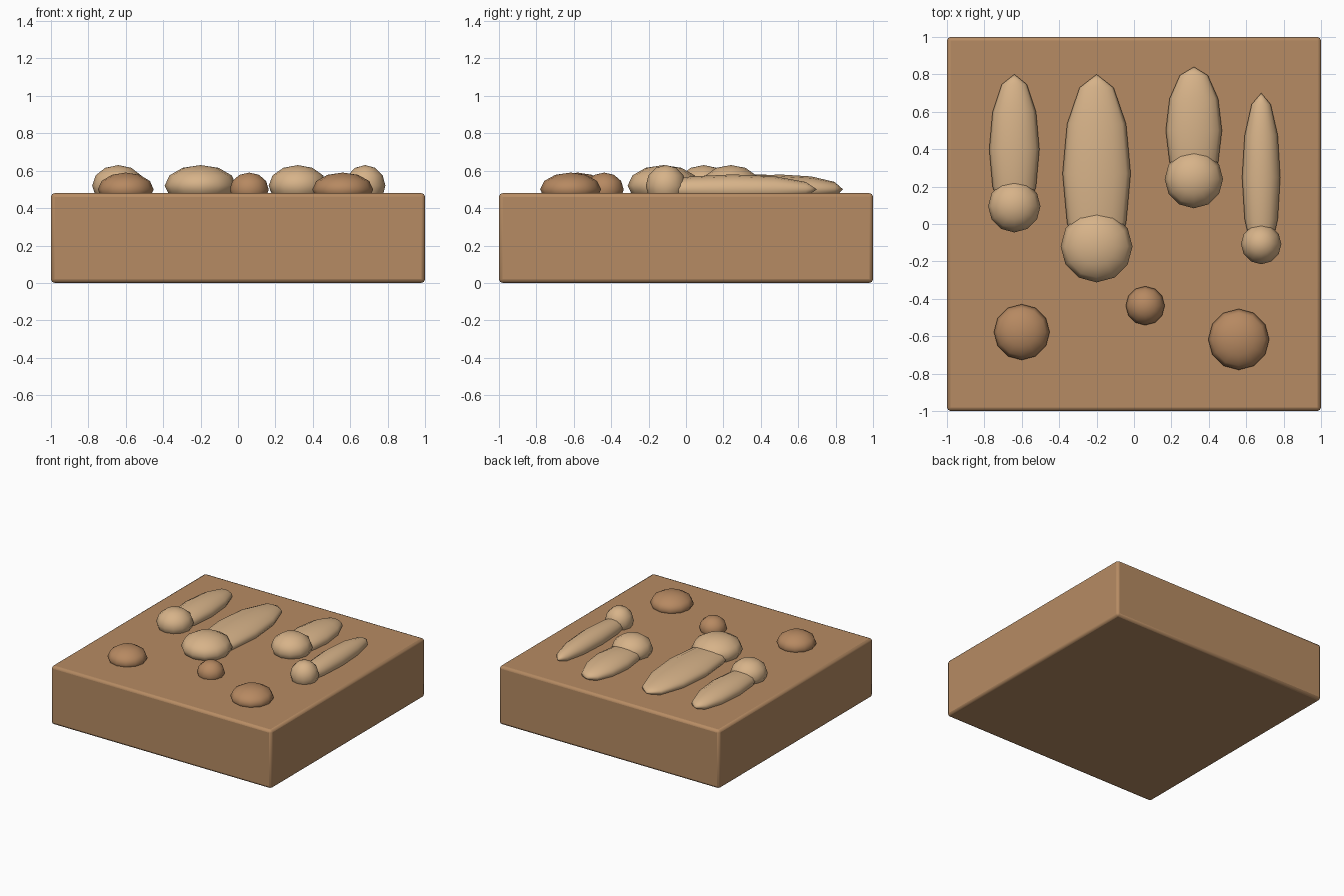
import bpy
from math import radians

if "Cube" in bpy.data.objects:
    bpy.data.objects.remove(bpy.data.objects["Cube"])


def material(name, rgb):
    m = bpy.data.materials.new(name)
    m.diffuse_color = (*rgb, 1)
    m.use_nodes = True
    m.node_tree.nodes["Principled BSDF"].inputs["Base Color"].default_value = m.diffuse_color
    return m


earth = material("earth", (0.47, 0.26, 0.125))
sand = material("sand", (0.68, 0.45, 0.25))
stone = material("stone", (0.47, 0.25, 0.12))


def ellipsoid(name, loc, radii, mat, along_y=False):
    """Coarse smooth-shaded ball; along_y lays its poles front to back."""
    rot = (radians(-90), 0, 0) if along_y else (0, 0, 0)
    bpy.ops.mesh.primitive_uv_sphere_add(segments=12, ring_count=6, radius=1,
                                         location=loc, rotation=rot)
    ob = bpy.context.object
    ob.name = name
    rx, ry, rz = radii
    ob.scale = (rx, rz, ry) if along_y else radii
    bpy.ops.object.shade_smooth()
    ob.data.materials.append(mat)
    return ob


# Ground block with softened edges
bpy.ops.mesh.primitive_cube_add(size=1, location=(0, 0, 0.24))
block = bpy.context.object
block.name = "ground_block"
block.scale = (2, 2, 0.48)
bpy.ops.object.transform_apply(location=False, rotation=False, scale=True)
bev = block.modifiers.new("edge_bevel", 'BEVEL')
bev.width = 0.02
bev.segments = 2
bpy.ops.object.shade_smooth_by_angle(angle=radians(40))
block.data.materials.append(earth)

# Mounds with trailing drifts: x, mound y, mound radius, drift y, width, half length
drifts = [
    (-0.64, 0.095, 0.14, 0.40, 0.134, 0.40),
    (-0.20, -0.12, 0.192, 0.27, 0.182, 0.53),
    (0.32, 0.24, 0.156, 0.50, 0.15, 0.34),
    (0.68, -0.107, 0.108, 0.25, 0.102, 0.45),
]
for i, (x, my, r, dy, w, length) in enumerate(drifts, 1):
    ellipsoid(f"mound_{i}", (x, my, 0.52), (r, r, 0.11), sand)
    ellipsoid(f"drift_{i}", (x, dy, 0.50), (w, length, 0.08), sand, along_y=True)

# Loose stones in front
for i, (x, y, r) in enumerate([(-0.60, -0.578, 0.149), (0.06, -0.437, 0.104),
                               (0.56, -0.617, 0.163)], 1):
    ellipsoid(f"stone_{i}", (x, y, 0.50), (r, r, 0.09), stone)
